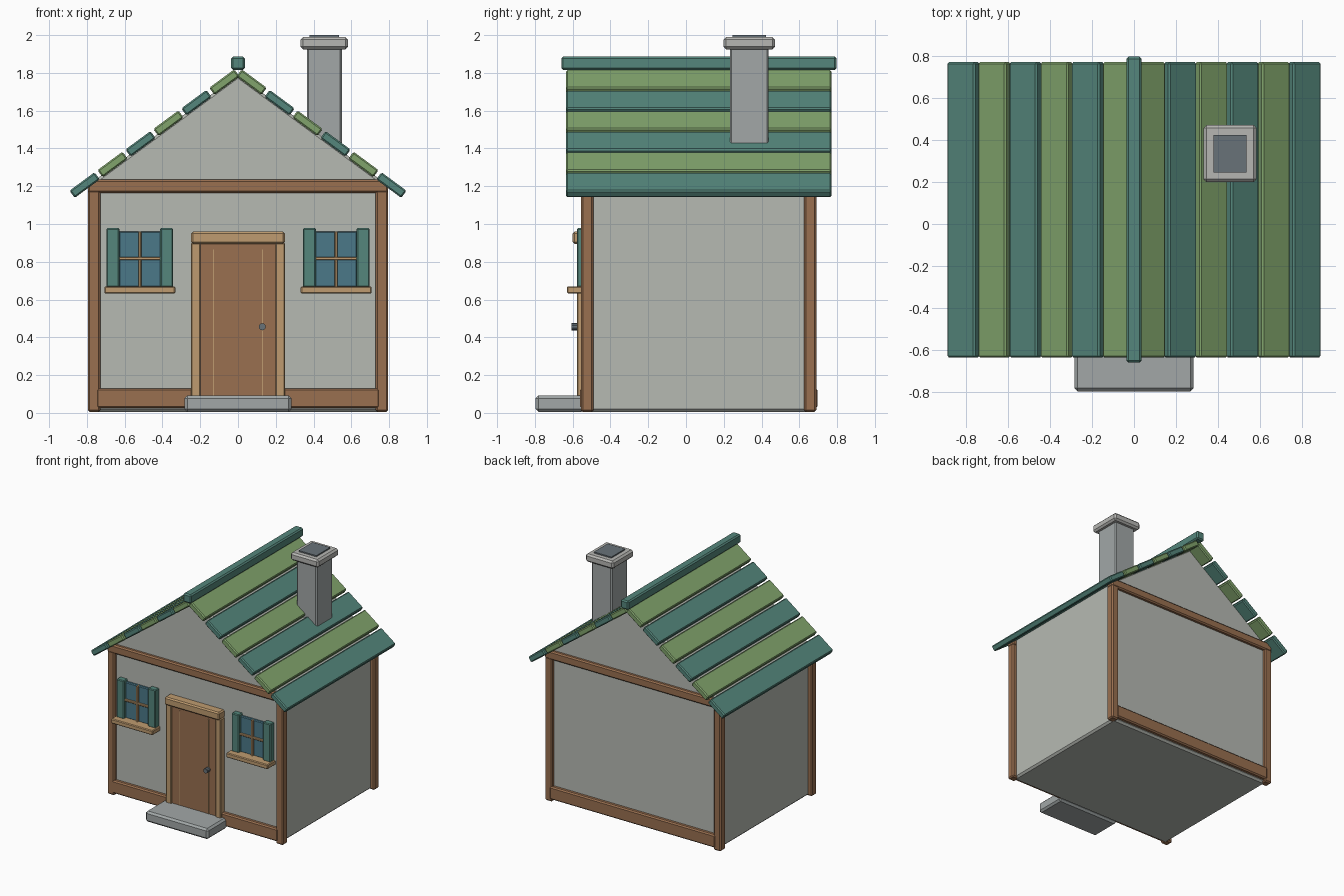
import bpy, bmesh, math

if "Cube" in bpy.data.objects:
    bpy.data.objects.remove(bpy.data.objects["Cube"])

CY = 0.067  # centre of the house body in y


def mat(name, rgb):
    m = bpy.data.materials.new(name)
    m.diffuse_color = (*rgb, 1)
    m.use_nodes = True
    m.node_tree.nodes["Principled BSDF"].inputs["Base Color"].default_value = m.diffuse_color
    return m


WALL = mat("plaster", (0.47, 0.49, 0.45))
WOOD = mat("brown_wood", (0.32, 0.16, 0.08))
TAN = mat("tan_wood", (0.52, 0.33, 0.16))
TEAL = mat("teal", (0.09, 0.24, 0.20))
GREEN = mat("green", (0.22, 0.37, 0.15))
GLASS = mat("glass", (0.07, 0.19, 0.25))
STONE = mat("stone", (0.36, 0.39, 0.39))
CAP = mat("pale_stone", (0.47, 0.47, 0.45))
DARK = mat("dark_stone", (0.14, 0.17, 0.19))


def finish(name, bm, material, bevel):
    bmesh.ops.recalc_face_normals(bm, faces=bm.faces)
    me = bpy.data.meshes.new(name)
    bm.to_mesh(me)
    bm.free()
    me.materials.append(material)
    ob = bpy.data.objects.new(name, me)
    bpy.context.collection.objects.link(ob)
    if bevel:
        b = ob.modifiers.new("bevel", 'BEVEL')
        b.width = bevel
        b.segments = 1
    return ob


def box(name, x, y, z, material, bevel=0.01, tilt=0):
    """Box from (min, max) ranges, optionally tilted about its y axis."""
    bm = bmesh.new()
    bmesh.ops.create_cube(bm, size=1)
    for v in bm.verts:
        v.co.x *= x[1] - x[0]
        v.co.y *= y[1] - y[0]
        v.co.z *= z[1] - z[0]
    ob = finish(name, bm, material, bevel)
    ob.location = (sum(x) / 2, sum(y) / 2, sum(z) / 2)
    ob.rotation_euler.y = tilt
    return ob


def around(c, half):
    return (c - half, c + half)


# House body with gables
bm = bmesh.new()
profile = [(-0.76, 0.005), (0.76, 0.005), (0.76, 1.23), (0, 1.79), (-0.76, 1.23)]
face = bm.faces.new([bm.verts.new((x, CY - 0.597, z)) for x, z in profile])
ext = bmesh.ops.extrude_face_region(bm, geom=[face])
bmesh.ops.translate(bm, vec=(0, 1.194, 0),
                    verts=[g for g in ext["geom"] if isinstance(g, bmesh.types.BMVert)])
finish("walls", bm, WALL, 0.015)

# Timber posts and beams, front and back
for side, end in ((-1, "front"), (1, "back")):
    y = CY + side * 0.59
    for sx in (-1, 1):
        box(end + "_corner_post", around(sx * 0.762, 0.033), around(y, 0.033), (0.005, 1.18), WOOD)
    box(end + "_top_beam", (-0.795, 0.795), around(y, 0.035), (1.165, 1.235), WOOD)
    box(end + "_base_beam", (-0.75, 0.75), around(y, 0.038), (0.025, 0.13), WOOD)

# Roof planks, from eaves to ridge
slope = math.atan2(0.109, 0.148)
for sx in (-1, 1):
    for k in range(6):
        box("roof_plank", around(sx * (0.812 - 0.148 * k), 0.0825), (-0.635, 0.77),
            around(1.206 + 0.109 * k, 0.0235), GREEN if k % 2 else TEAL, 0.008, sx * slope)
box("ridge_cap", (-0.036, 0.036), (-0.66, 0.796), (1.815, 1.887), TEAL)

# Chimney
cx, cy = 0.457, 0.335
box("chimney_stack", around(cx, 0.093), around(cy, 0.103), (1.36, 1.94), STONE)
box("chimney_cap", around(cx, 0.126), around(cy, 0.136), (1.925, 1.99), CAP, 0.014)
box("chimney_flue", around(cx, 0.079), around(cy, 0.089), (1.95, 2.0), DARK, 0)

# Door with frame, grooves, knob and step
box("door", (-0.205, 0.205), (-0.565, -0.52), (0.06, 0.9), WOOD, 0.006)
for sx in (-1, 1):
    box("door_strip", around(sx * 0.13, 0.003), (-0.568, -0.55), (0.08, 0.865), TAN, 0)
    box("door_jamb", around(sx * 0.224, 0.025), (-0.578, -0.52), (0.03, 0.9), TAN, 0.006)
box("door_lintel", (-0.248, 0.248), (-0.6, -0.52), (0.895, 0.96), TAN)
bm = bmesh.new()
bmesh.ops.create_cone(bm, cap_ends=True, segments=10, radius1=0.019, radius2=0.019, depth=0.045)
knob = finish("door_knob", bm, DARK, 0)
knob.rotation_euler.x = math.pi / 2
knob.location = (0.128, -0.583, 0.456)
box("front_step", (-0.283, 0.283), (-0.796, -0.54), (0.005, 0.092), STONE, 0.015)

# Windows with shutters, glazing bars and sills
for wx in (-0.52, 0.52):
    box("window_glass", around(wx, 0.112), (-0.55, -0.52), (0.665, 0.96), GLASS, 0.006)
    for sx in (-1, 1):
        box("shutter", around(wx + sx * 0.142, 0.034), (-0.577, -0.52), (0.665, 0.978), TEAL, 0.006)
    box("window_upright", around(wx, 0.008), (-0.565, -0.53), (0.665, 0.96), TAN, 0.003)
    box("window_crossbar", around(wx, 0.118), (-0.567, -0.53), around(0.817, 0.008), TAN, 0.003)
    box("window_sill", around(wx, 0.188), (-0.63, -0.52), (0.632, 0.67), TAN, 0.006)
